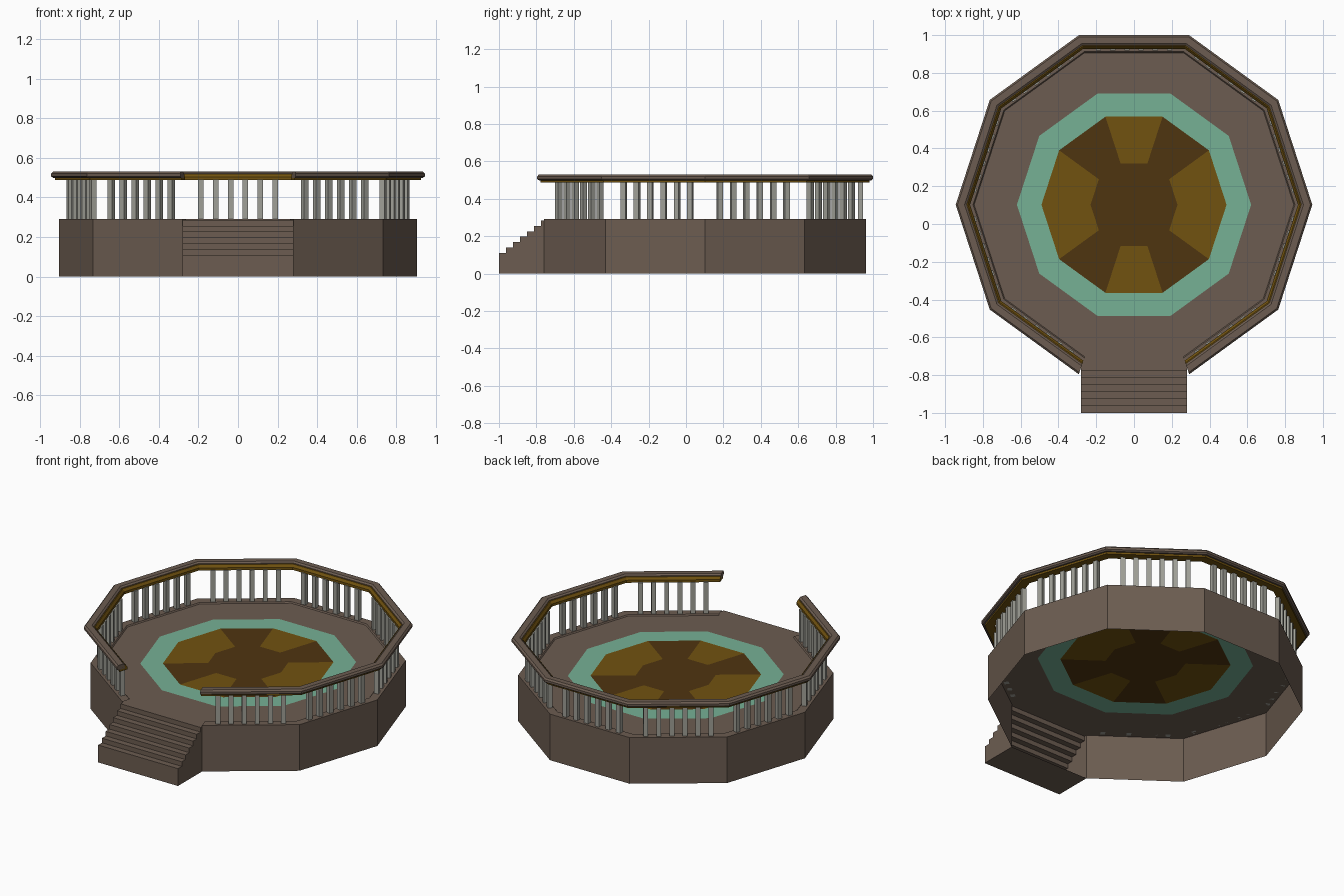
import bpy, bmesh, math
from mathutils import Matrix, Vector

if "Cube" in bpy.data.objects:
    bpy.data.objects.remove(bpy.data.objects["Cube"])

CY = 0.102          # centre of the ten-sided plan
FLOOR, CURB = 0.285, 0.292
STEP = math.radians(36)


def material(name, rgb):
    m = bpy.data.materials.new(name)
    m.diffuse_color = (*rgb, 1)
    m.use_nodes = True
    m.node_tree.nodes["Principled BSDF"].inputs["Base Color"].default_value = m.diffuse_color
    return m


BROWN = material("brown_wood", (0.15, 0.108, 0.082))
MINT = material("mint_paint", (0.18, 0.44, 0.30))
GOLD = material("gold_paint", (0.165, 0.085, 0.005))
DARK = material("dark_wood", (0.078, 0.035, 0.005))
GREY = material("grey_post", (0.35, 0.35, 0.31))


def finish(bm, name, *mats):
    mesh = bpy.data.meshes.new(name)
    bm.to_mesh(mesh)
    bm.free()
    ob = bpy.data.objects.new(name, mesh)
    bpy.context.collection.objects.link(ob)
    for m in mats:
        mesh.materials.append(m)
    return ob


def point(k, r, z):
    return Vector((r * math.cos(k * STEP), CY + r * math.sin(k * STEP), z))


def sweep(name, mat, profile, first, sides, closed=False):
    """Carry an (r, z) profile around the corners of the decagon."""
    bm = bmesh.new()
    full = sides == 10
    rows = [[bm.verts.new(point(first + k, r, z)) for r, z in profile]
            for k in range(sides if full else sides + 1)]
    n = len(profile)
    for k in range(sides):
        a, b = rows[k], rows[(k + 1) % len(rows)]
        for i in range(n if closed else n - 1):
            j = (i + 1) % n
            bm.faces.new((a[i], b[i], b[j], a[j]))
    if closed and not full:
        bm.faces.new(rows[0])
        bm.faces.new(rows[-1][::-1])
    return finish(bm, name, mat)


# Hollow base wall with low curb, open at the front for the stairs
sweep("base_wall", BROWN, [(0.905, 0), (0.905, CURB), (0.852, CURB), (0.846, FLOOR)], 8, 9)

# Floor rings
sweep("floor", BROWN, [(0.905, FLOOR), (0.62, FLOOR)], 0, 10)
sweep("mint_floor_ring", MINT, [(0.62, FLOOR), (0.49, FLOOR)], 0, 10)

# Inlaid centre with gold and dark segments
bm = bmesh.new()
outer = [bm.verts.new(point(k, 0.49, FLOOR)) for k in range(10)]
inner = [bm.verts.new(point(k, 0.23, FLOOR)) for k in range(10)]
for k in range(10):
    j = (k + 1) % 10
    f = bm.faces.new((outer[k], outer[j], inner[j], inner[k]))
    f.material_index = 1 if k in (1, 3, 6, 8) else 0
bm.faces.new(inner).material_index = 1
finish(bm, "floor_inlay", GOLD, DARK)

# Front stairs, open towards the hollow base
y_back = CY - 0.905 * math.cos(STEP / 2)
half = 0.905 * math.sin(STEP / 2)
profile = [(y_back, 0), (-1, 0)]
for i in range(6):
    z = 0.11 + (FLOOR - 0.11) * i / 6
    profile += [(-1 + 0.0375 * i, z), (-1 + 0.0375 * (i + 1), z)]
profile += [(-0.775, FLOOR), (y_back, FLOOR)]
bm = bmesh.new()
left = [bm.verts.new((-half, y, z)) for y, z in profile]
right = [bm.verts.new((half, y, z)) for y, z in profile]
for i in range(len(profile) - 1):
    bm.faces.new((left[i], left[i + 1], right[i + 1], right[i]))
bm.faces.new(left[::-1])
bm.faces.new(right)
bmesh.ops.recalc_face_normals(bm, faces=bm.faces)
finish(bm, "front_stairs", BROWN)

# Handrail: brown cap over a gold underside
sweep("handrail_cap", BROWN,
      [(0.934, 0.499), (0.944, 0.506), (0.944, 0.520), (0.934, 0.530),
       (0.897, 0.530), (0.886, 0.522), (0.886, 0.499)], 8, 9, True)
sweep("handrail_trim", GOLD,
      [(0.924, 0.487), (0.924, 0.500), (0.890, 0.518), (0.880, 0.518),
       (0.868, 0.503), (0.868, 0.487)], 8, 9, True)

# Balusters: six square posts on each of the nine railed sides
bm = bmesh.new()
height = 0.49 - FLOOR
for side in range(9):
    turn = Matrix.Translation((0, CY, 0)) @ Matrix.Rotation((8.5 + side) * STEP, 4, 'Z')
    for i in range(6):
        place = Matrix.Translation((0.831, (i - 2.5) * 0.075, FLOOR + height / 2))
        bmesh.ops.create_cube(bm, size=1, matrix=turn @ place @ Matrix.Diagonal((0.028, 0.028, height, 1)))
finish(bm, "balusters", GREY)
